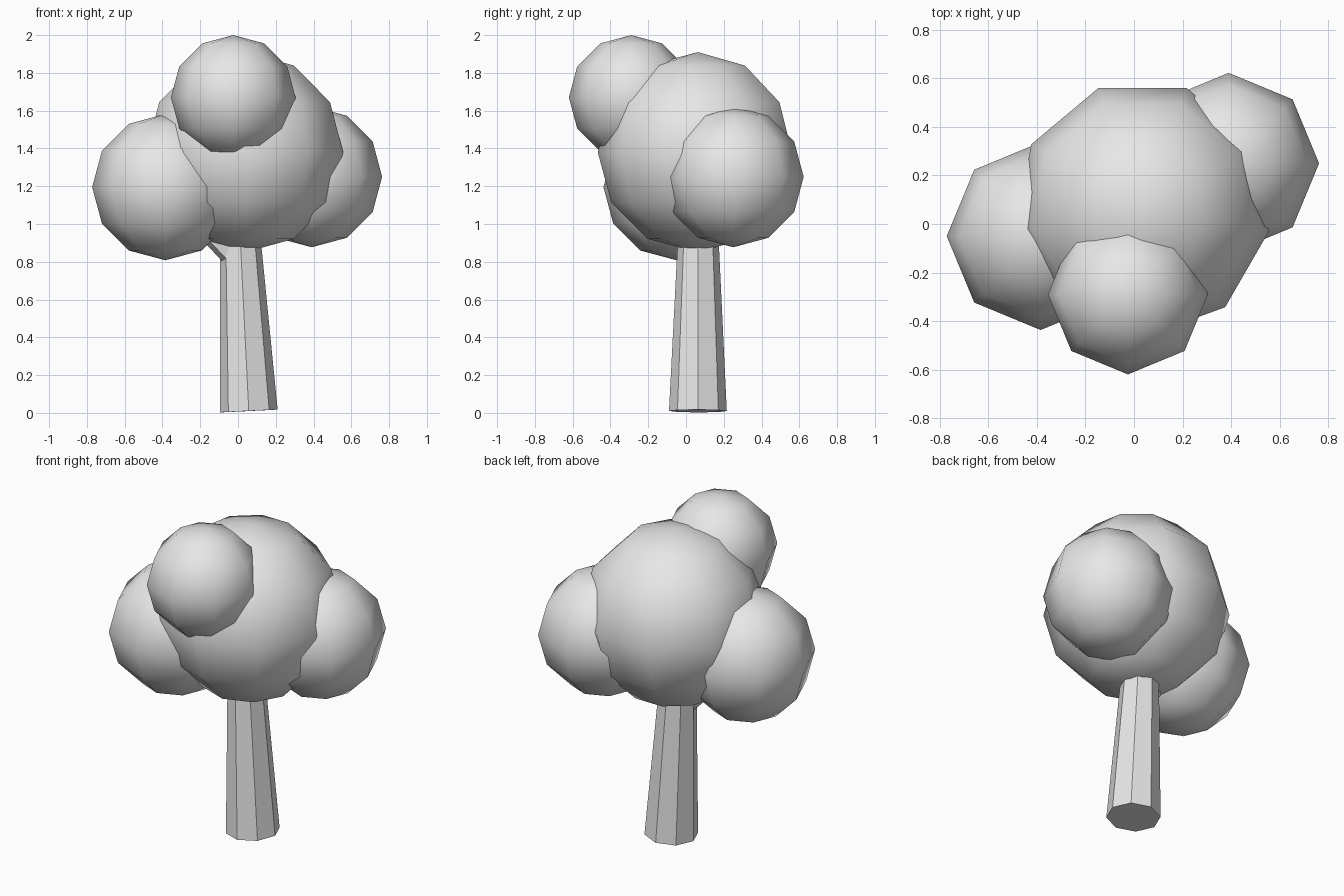
import bpy, bmesh, math
from mathutils import Vector

if "Cube" in bpy.data.objects:
    bpy.data.objects.remove(bpy.data.objects["Cube"])

grey = bpy.data.materials.new("plain_grey")
grey.diffuse_color = (0.8, 0.8, 0.8, 1.0)
grey.use_nodes = True
grey.node_tree.nodes["Principled BSDF"].inputs["Base Color"].default_value = grey.diffuse_color


def finish(name, bm, smooth):
    bmesh.ops.recalc_face_normals(bm, faces=bm.faces)
    for f in bm.faces:
        f.smooth = smooth
    mesh = bpy.data.meshes.new(name)
    bm.to_mesh(mesh)
    bm.free()
    mesh.materials.append(grey)
    ob = bpy.data.objects.new(name, mesh)
    bpy.context.collection.objects.link(ob)
    return ob


def bridge(bm, low, high):
    n = len(low)
    for i in range(n):
        j = (i + 1) % n
        bm.faces.new((low[i], low[j], high[j], high[i]))


def leaf_ball(name, centre, r, sides, rings=6):
    # Coarse globe with one meridian facing the front
    bm = bmesh.new()
    c = Vector(centre)
    loops = []
    for k in range(1, rings):
        p = math.pi * k / rings
        loops.append([bm.verts.new(c + r * Vector((
            math.sin(p) * math.cos(a), math.sin(p) * math.sin(a), math.cos(p))))
            for a in (-math.pi / 2 + math.tau * i / sides for i in range(sides))])
    for low, high in zip(loops, loops[1:]):
        bridge(bm, low, high)
    for loop, z in ((loops[0], r), (loops[-1], -r)):
        pole = bm.verts.new(c + Vector((0, 0, z)))
        for i in range(sides):
            bm.faces.new((loop[i], loop[(i + 1) % sides], pole))
    return finish(name, bm, True)


def limb(name, start, end, r0, r1, sides):
    # Flat-sided tapered limb with both ends square to its axis
    bm = bmesh.new()
    s, e = Vector(start), Vector(end)
    turn = Vector((0, 0, 1)).rotation_difference(e - s)
    loops = []
    for c, r in ((s, r0), (e, r1)):
        loops.append([bm.verts.new(c + turn @ Vector((
            r * math.cos(math.tau * i / sides), r * math.sin(math.tau * i / sides), 0)))
            for i in range(sides)])
        bm.faces.new(loops[-1])
    bridge(bm, *loops)
    return finish(name, bm, False)


# Leaning trunk and the short branch under the left foliage
limb("trunk", (0.057, 0.063, 0.01), (0.008, 0.065, 1.0), 0.153, 0.104, 8)
limb("left_branch", (0.02, 0.05, 0.78), (-0.33, -0.03, 1.13), 0.06, 0.045, 6)

# Foliage
leaf_ball("main_foliage", (0.035, 0.063, 1.38), 0.53, 9)
leaf_ball("left_foliage", (-0.385, -0.05, 1.195), 0.387, 8)
leaf_ball("right_foliage", (0.39, 0.25, 1.25), 0.373, 8)
leaf_ball("front_foliage", (-0.025, -0.29, 1.67), 0.33, 8)
